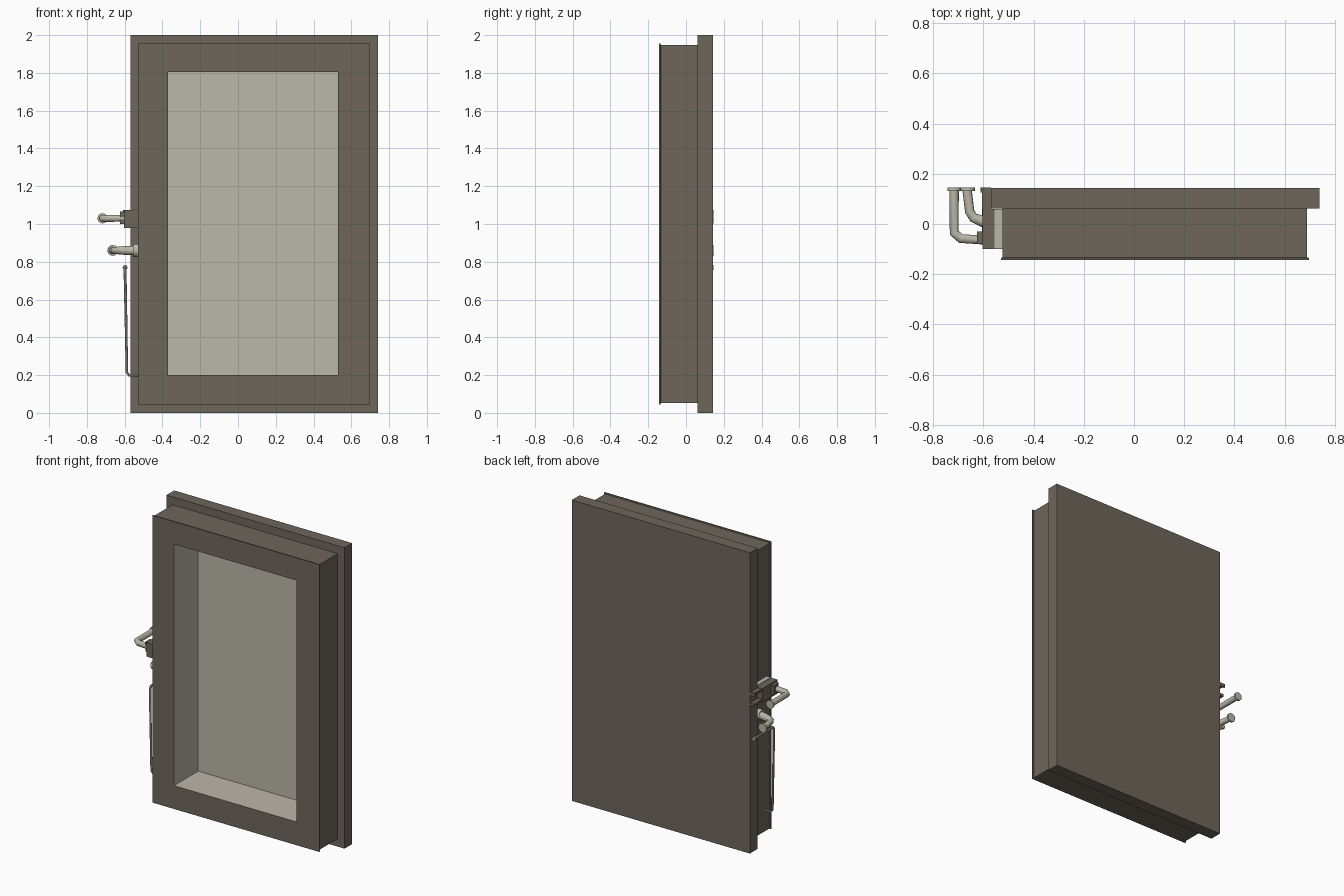
import bpy, bmesh, math
from mathutils import Vector

if "Cube" in bpy.data.objects:
    bpy.data.objects.remove(bpy.data.objects["Cube"])


def material(name, rgb):
    m = bpy.data.materials.new(name)
    m.diffuse_color = (*rgb, 1)
    m.use_nodes = True
    m.node_tree.nodes["Principled BSDF"].inputs["Base Color"].default_value = m.diffuse_color
    return m


DARK = material("dark_bronze", (0.155, 0.132, 0.104))
LIGHT = material("pale_metal", (0.50, 0.475, 0.40))


def finish(bm, name, mats, smooth=False):
    bmesh.ops.recalc_face_normals(bm, faces=bm.faces)
    me = bpy.data.meshes.new(name)
    bm.to_mesh(me)
    bm.free()
    ob = bpy.data.objects.new(name, me)
    bpy.context.collection.objects.link(ob)
    for m in mats:
        me.materials.append(m)
    if smooth:
        bpy.context.view_layer.objects.active = ob
        ob.select_set(True)
        bpy.ops.object.shade_smooth_by_angle(angle=math.radians(35))
        ob.select_set(False)
    return ob


def box(name, x0, x1, y0, y1, z0, z1, mat):
    bm = bmesh.new()
    bmesh.ops.create_cube(bm, size=1)
    for v in bm.verts:
        v.co = ((x0 + x1) / 2 + v.co.x * (x1 - x0),
                (y0 + y1) / 2 + v.co.y * (y1 - y0),
                (z0 + z1) / 2 + v.co.z * (z1 - z0))
    return finish(bm, name, [mat])


def bridge(bm, a, b):
    n = len(a)
    return [bm.faces.new((a[i], a[(i + 1) % n], b[(i + 1) % n], b[i])) for i in range(n)]


def tube(name, points, radii, mat, sides=12):
    """Round bar swept along mitred points."""
    pts = [Vector(p) for p in points]
    bm = bmesh.new()
    rings = []
    for i, p in enumerate(pts):
        d_in = (p - pts[i - 1]).normalized() if i else None
        d_out = (pts[i + 1] - p).normalized() if i < len(pts) - 1 else None
        t = ((d_in or d_out) + (d_out or d_in)).normalized()
        if i == 0:
            u = t.orthogonal().normalized()
        else:
            u = (u - t * u.dot(t)).normalized()
        w = t.cross(u)
        rings.append([bm.verts.new(p + (u * math.cos(k * math.tau / sides)
                                        + w * math.sin(k * math.tau / sides)) * radii[i])
                      for k in range(sides)])
    for a, b in zip(rings, rings[1:]):
        bridge(bm, a, b)
    bm.faces.new(rings[0])
    bm.faces.new(rings[-1])
    return finish(bm, name, [mat], True)


# Door slab: rectangles from the back plate round the lip and into the recess
BODY = (-0.525, 0.69, 0.052, 1.948)
LIP = (-0.53, 0.698, 0.045, 1.955)
PLATE = (-0.57, 0.74, 0.0, 2.0)
HOLE = (-0.37, 0.53, 0.20, 1.805)
steps = [(PLATE, 0.143), (PLATE, 0.062), (BODY, 0.062), (BODY, -0.133),
         (LIP, -0.135), (LIP, -0.143), (HOLE, -0.143), (HOLE, 0.11)]
bm = bmesh.new()
loops = [[bm.verts.new((x, y, z)) for x, z in
          ((r[0], r[2]), (r[1], r[2]), (r[1], r[3]), (r[0], r[3]))] for r, y in steps]
for a, b in zip(loops, loops[1:]):
    faces = bridge(bm, a, b)
bm.faces.new(loops[0])
for f in faces + [bm.faces.new(loops[-1])]:   # recess lining and pane
    f.material_index = 1
finish(bm, "door_slab", [DARK, LIGHT])

# Latch case on the side, with arms reaching back past the plate
box("latch_case", -0.603, -0.52, -0.10, 0.06, 0.98, 1.073, DARK)
box("latch_top_cover", -0.556, -0.525, -0.098, 0.06, 1.07, 1.076, LIGHT)
for name, z in (("latch_lower_arm", 0.985), ("latch_upper_arm", 1.055)):
    box(name, -0.60, -0.568, 0.05, 0.143, z, z + 0.016, DARK)
box("latch_back_strip", -0.61, -0.57, 0.137, 0.145, 1.052, 1.075, DARK)
box("latch_side_plate", -0.625, -0.60, -0.08, -0.03, 1.00, 1.065, DARK)

# Two bent handles with flared round ends
tube("upper_handle",
     [(-0.59, -0.065, 1.03), (-0.69, -0.058, 1.03), (-0.717, -0.035, 1.03), (-0.717, 0.134, 1.03)],
     [0.018, 0.019, 0.019, 0.019], LIGHT)
tube("upper_handle_end", [(-0.717, 0.132, 1.03), (-0.717, 0.145, 1.03)], [0.027, 0.027], LIGHT, 16)
tube("lower_handle",
     [(-0.52, -0.005, 0.86), (-0.60, 0.01, 0.86), (-0.64, 0.025, 0.86), (-0.655, 0.05, 0.86),
      (-0.665, 0.134, 0.86)],
     [0.026, 0.024, 0.02, 0.019, 0.019], LIGHT)
tube("lower_handle_end", [(-0.663, 0.132, 0.86), (-0.663, 0.145, 0.86)], [0.029, 0.029], LIGHT, 16)
tube("lower_handle_collar", [(-0.52, -0.005, 0.86), (-0.555, -0.005, 0.86)], [0.036, 0.034], LIGHT, 16)

# Thin bent rod running down the side
tube("side_rod",
     [(-0.52, -0.07, 0.197), (-0.575, -0.07, 0.197), (-0.588, -0.07, 0.215),
      (-0.598, -0.07, 0.755), (-0.598, -0.058, 0.77), (-0.598, 0.135, 0.77)],
     [0.006, 0.006, 0.007, 0.008, 0.008, 0.008], LIGHT, 8)
tube("side_rod_tip", [(-0.598, 0.125, 0.77), (-0.598, 0.145, 0.77)], [0.013, 0.013], LIGHT, 10)
